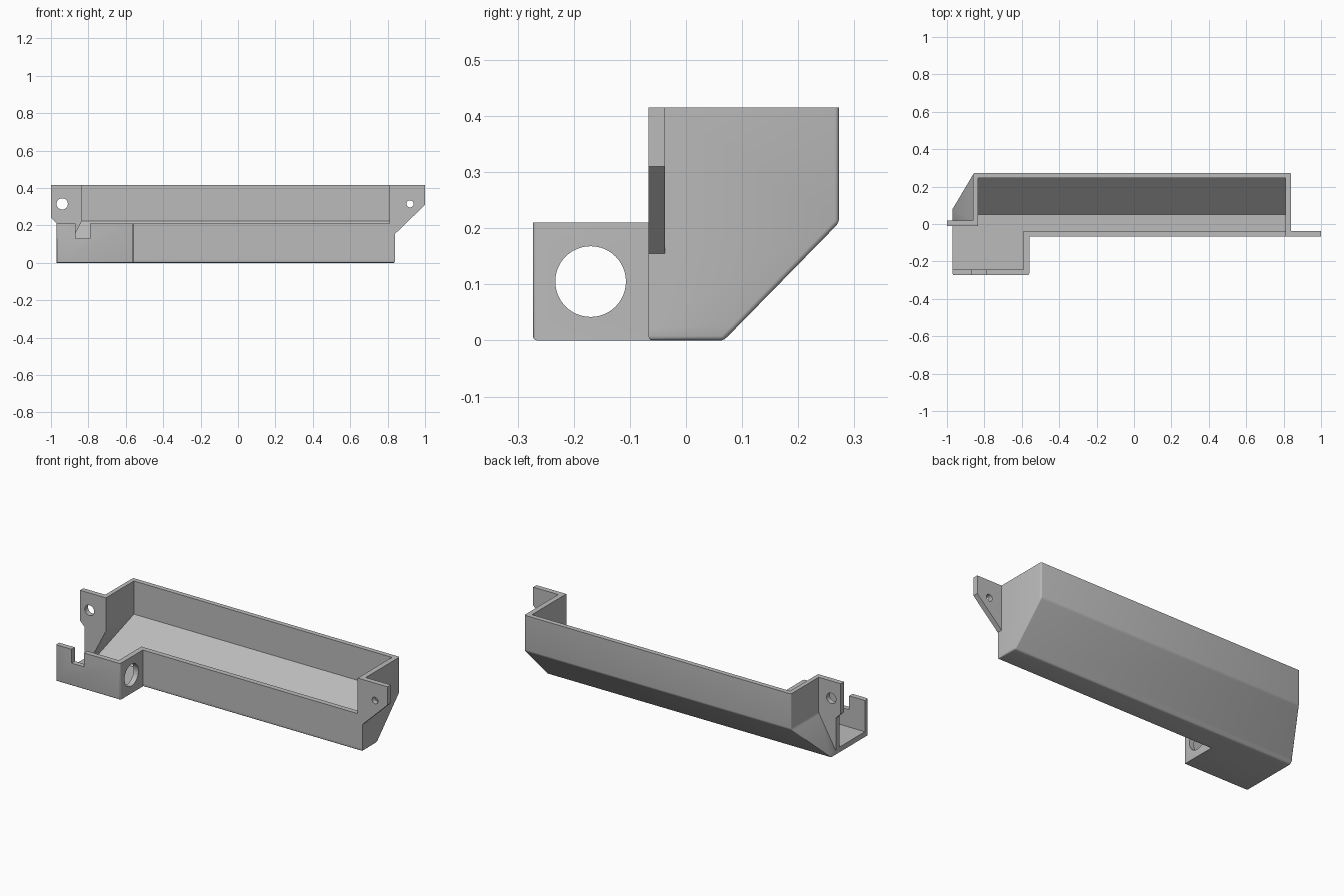
import bpy
import bmesh
import math
from mathutils import Matrix, Vector

cube = bpy.data.objects.get("Cube")
if cube:
    bpy.data.objects.remove(cube, do_unlink=True)

grey = bpy.data.materials.new("plain grey")
grey.use_nodes = True
grey.diffuse_color = (0.5, 0.5, 0.5, 1)
grey.node_tree.nodes["Principled BSDF"].inputs["Base Color"].default_value = grey.diffuse_color

TOP, LOW, WALL = 0.415, 0.21, 0.03


def finish(name, bm):
    """Turn a bmesh into a named grey object."""
    bmesh.ops.recalc_face_normals(bm, faces=bm.faces)
    mesh = bpy.data.meshes.new(name)
    bm.to_mesh(mesh)
    bm.free()
    mesh.materials.append(grey)
    obj = bpy.data.objects.new(name, mesh)
    bpy.context.collection.objects.link(obj)
    return obj


def stack(name, levels, round_rule=None):
    """Solid through rectangles, each given as z, x0, x1, y0, y1."""
    bm = bmesh.new()
    rings = [[bm.verts.new((x, y, z)) for x, y in ((x0, y0), (x1, y0), (x1, y1), (x0, y1))]
             for z, x0, x1, y0, y1 in levels]
    bm.faces.new(rings[0])
    bm.faces.new(rings[-1])
    for a, b in zip(rings, rings[1:]):
        for i in range(4):
            j = (i + 1) % 4
            bm.faces.new((a[i], a[j], b[j], b[i]))
    bmesh.ops.recalc_face_normals(bm, faces=bm.faces)
    if round_rule:
        edges = [e for e in bm.edges if e.calc_face_angle() > 0.1
                 and round_rule((e.verts[0].co + e.verts[1].co) / 2)]
        bmesh.ops.bevel(bm, geom=edges, offset=0.008, segments=3, profile=0.5,
                        affect='EDGES', clamp_overlap=True)
    return finish(name, bm)


def box(name, x0, x1, y0, y1, z0, z1, round_rule=None):
    return stack(name, [(z, x0, x1, y0, y1) for z in (z0, z1)], round_rule)


def plate(name, outline, y0, y1):
    """Upright plate from an x, z outline."""
    bm = bmesh.new()
    face = bm.faces.new([bm.verts.new((x, y0, z)) for x, z in outline])
    new = bmesh.ops.extrude_face_region(bm, geom=[face])["geom"]
    bmesh.ops.translate(bm, verts=[v for v in new if isinstance(v, bmesh.types.BMVert)],
                        vec=(0, y1 - y0, 0))
    return finish(name, bm)


def drill(name, centre, radius, axis):
    bm = bmesh.new()
    turn = Matrix.Rotation(math.pi / 2, 4, axis)
    bmesh.ops.create_cone(bm, cap_ends=True, segments=48, radius1=radius, radius2=radius,
                          depth=0.15, matrix=Matrix.Translation(Vector(centre)) @ turn)
    return finish(name, bm)


def combine(base, other, operation):
    mod = base.modifiers.new(other.name, 'BOOLEAN')
    mod.operation, mod.solver, mod.object = operation, 'EXACT', other
    bpy.context.view_layer.objects.active = base
    bpy.ops.object.modifier_apply(modifier=mod.name)
    bpy.data.objects.remove(other, do_unlink=True)


# Trough with sloping back and one flared end
tray = stack("mounting_tray", [
    (0, -0.97, 0.84, -0.067, 0.067),
    (0.02, -0.97, 0.84, -0.067, 0.087),
    (LOW, -0.86, 0.84, -0.067, 0.273),
    (TOP, -0.86, 0.84, -0.067, 0.273)],
    lambda p: p.z < TOP - 0.01 and p.x > -0.95 and (p.y > 0.03 or p.z < 0.001))

# Side box and the two mounting tabs
solids = [
    box("side_box", -0.97, -0.56, -0.273, -0.005, 0, LOW,
        lambda p: p.y < -0.26 and p.z < LOW - 0.01),
    plate("wide_tab", [(-1, TOP), (-0.835, TOP), (-0.835, 0), (-0.97, 0),
                       (-0.97, LOW), (-1, 0.24)], -0.01, 0.02),
    plate("angled_tab", [(0.825, TOP), (1, TOP), (1, 0.31), (0.84, 0.155), (0.825, 0.155)],
          -0.067, -0.037),
]
for solid in solids:
    combine(tray, solid, 'UNION')

# Hollows, front opening, cable notch and round holes
cuts = [
    stack("trough_hollow", [
        (WALL, -0.935, 0.81, -0.037, 0.051),
        (0.224, -0.835, 0.81, -0.037, 0.245),
        (0.5, -0.835, 0.81, -0.037, 0.245)]),
    box("front_opening", -1.1, 0.81, -0.4, -0.01, LOW, 0.6),
    box("box_hollow", -1.1, -0.59, -0.243, -0.01, WALL, 0.55),
    box("cable_notch", -0.87, -0.79, -0.3, -0.2, 0.13, 0.5),
    drill("cable_hole", (-0.575, -0.17, 0.105), 0.063, 'Y'),
    drill("wide_tab_hole", (-0.94, 0, 0.315), 0.03, 'X'),
    drill("angled_tab_hole", (0.92, -0.05, 0.315), 0.019, 'X'),
]
for cut in cuts:
    combine(tray, cut, 'DIFFERENCE')

bpy.ops.object.select_all(action='DESELECT')
tray.select_set(True)
bpy.context.view_layer.objects.active = tray
bpy.ops.object.shade_smooth_by_angle(angle=math.radians(35))
